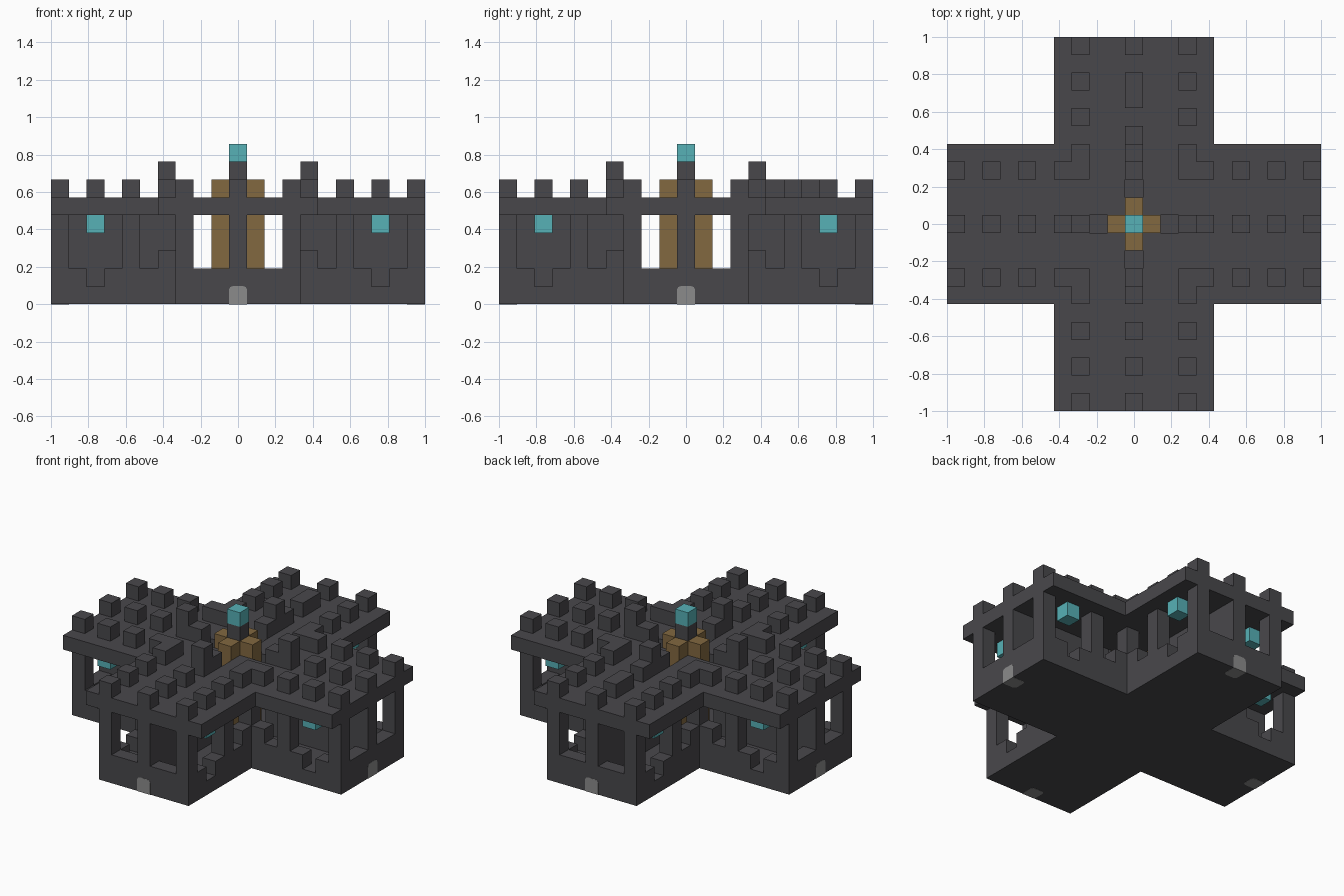
import bpy, bmesh, math
from mathutils import Matrix, Vector

if "Cube" in bpy.data.objects:
    bpy.data.objects.remove(bpy.data.objects["Cube"])

U = 2 / 21  # edge length of one block


def material(name, r, g, b):
    m = bpy.data.materials.new(name)
    m.diffuse_color = (r, g, b, 1)
    m.use_nodes = True
    m.node_tree.nodes["Principled BSDF"].inputs["Base Color"].default_value = (r, g, b, 1)
    return m


stone = material("dark stone", 0.066, 0.064, 0.071)
gold = material("bronze", 0.225, 0.14, 0.051)
glow = material("teal glow", 0.095, 0.44, 0.47)
grey = material("door grey", 0.26, 0.26, 0.26)


def add_box(bm, x, y, z, turn=0, grow=0.0):
    """Box over inclusive block ranges, turned in quarter turns about z."""
    lo, hi = (Vector((r[i] for r in (x, y, z))) for i in (0, 1))
    half = Vector((0.5, 0.5, 0.5))
    a, b = lo - half, hi + half
    size = (b - a) * U + Vector((grow, grow, grow))
    mid = (a + b) / 2 * U + Vector((0, 0, U / 2))
    mat = (Matrix.Rotation(turn * math.pi / 2, 4, 'Z')
           @ Matrix.Translation(mid) @ Matrix.Diagonal((*size, 1)))
    return bmesh.ops.create_cube(bm, size=1, matrix=mat)["verts"]


def finish(name, bm, mat):
    mesh = bpy.data.meshes.new(name)
    bm.to_mesh(mesh)
    bm.free()
    mesh.materials.append(mat)
    ob = bpy.data.objects.new(name, mesh)
    bpy.context.collection.objects.link(ob)
    return ob


def part(name, mat, boxes, turns=range(4)):
    """One object from boxes given for the +x arm, repeated on each arm."""
    bm = bmesh.new()
    for t in turns:
        for box in boxes:
            add_box(bm, *box, turn=t)
    return finish(name, bm, mat)


def one(x, y, z):
    return ((x, x), (y, y), (z, z))


SIDES = (-1, 1)
OPEN = (2, 4)  # window levels

# Floor slab in the shape of a cross
part("floor_centre", stone, [((-3, 3), (-3, 3), (0, 0))], [0])
part("floor_arms", stone, [((4, 10), (-3, 3), (0, 0))])

# Low end walls and side walls, with a notch under each lantern
part("end_sills", stone, [((10, 10), (-2, 2), (1, 1))])
sills = []
for s in SIDES:
    sills += [((9, 10), (3 * s, 3 * s), (1, 1)),
              ((4, 7), (3 * s, 3 * s), (1, 1)),
              one(4, 3 * s, 2)]
part("side_sills", stone, sills)

# Pillars between the windows, and at the inner corners
pillars = [((c, c), (3 * s, 3 * s), OPEN) for c in (6, 10) for s in SIDES]
part("wall_pillars", stone, pillars)
part("corner_pillars", stone, [((3, 3), (3, 3), (1, 4))])

# Dividing wall down the middle of each arm
part("dividing_walls", stone, [((3, 9), (0, 0), (1, 4)), ((10, 10), (0, 0), OPEN)])

# Overhanging roof with small openings around the central pillar
roof = [((3, 10), (-2, 2), (5, 5)), ((3, 4), (3, 4), (5, 5)), ((1, 2), (1, 2), (5, 5))]
roof += [((5, 10), tuple(sorted((3 * s, 4 * s))), (5, 5)) for s in SIDES]
part("roof", stone, roof)

# Battlements on the roof edges and inner corners
edge = [one(c, 3 * s, 6) for c in (4, 6, 8, 10) for s in SIDES]
part("edge_battlements", stone, edge + [one(3, 3, 6)])

# Battlements along the middle; the back arm (turn 1) differs
part("middle_battlements", stone, [one(c, 0, 6) for c in (6, 8, 10)], (0, 2, 3))
part("back_battlements", stone, [one(c, 0, 6) for c in (5, 7, 8, 10)], [1])
part("tall_battlements", stone, [one(3, 0, 6), ((4, 4), (0, 0), (6, 7))])

# Central pillar with its bronze cladding and beacon
part("central_pillar", stone, [((0, 0), (0, 0), (1, 7))], [0])
part("pillar_cladding", gold, [((1, 1), (0, 0), (1, 6))])
part("beacon", glow, [one(0, 0, 8)], [0])

# Lanterns hanging in the side windows
part("lanterns", glow, [one(8, 3 * s, 4) for s in SIDES])

# Small doors with eased corners at the foot of each end wall
for t, side in enumerate(("left", "back", "right", "front")):
    bm = bmesh.new()
    add_box(bm, *one(10, 0, 0), grow=0.002)
    soft = []
    for e in bm.edges:
        d = e.verts[0].co - e.verts[1].co
        m = (e.verts[0].co + e.verts[1].co) / 2
        along_depth = abs(d.x) > U / 2 and m.z > U / 2
        inner_upright = abs(d.z) > U / 2 and m.x < 10 * U
        if along_depth or inner_upright:
            soft.append(e)
    bmesh.ops.bevel(bm, geom=soft, offset=0.02, segments=2, profile=0.5, affect='EDGES')
    bmesh.ops.rotate(bm, verts=bm.verts, cent=(0, 0, 0),
                     matrix=Matrix.Rotation(t * math.pi / 2, 3, 'Z'))
    finish(side + "_door", bm, grey)
